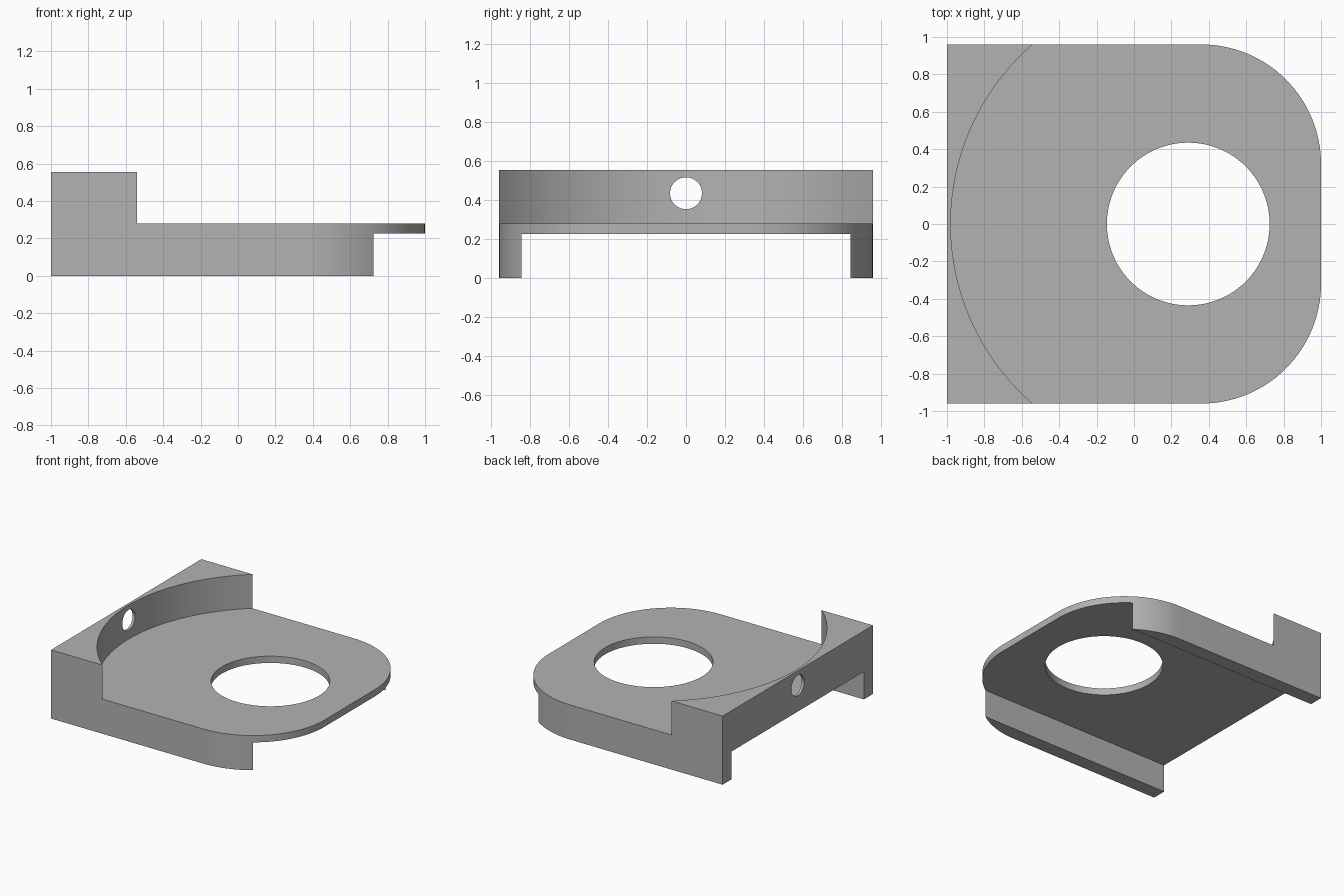
import bpy
import bmesh
from math import cos, sin, pi, radians
from mathutils import Matrix

cube = bpy.data.objects.get("Cube")
if cube:
    bpy.data.objects.remove(cube, do_unlink=True)

HALF_Y, TOP, DECK, UNDER = 0.96, 0.555, 0.28, 0.225
CORNER = 0.64                      # radius of the rounded corners
CENTRE_X = 0.29                    # shared axis of the seat arc and the opening

grey = bpy.data.materials.new("plain_grey")
grey.use_nodes = True
colour = (0.45, 0.45, 0.45, 1)
grey.diffuse_color = colour
grey.node_tree.nodes["Principled BSDF"].inputs["Base Color"].default_value = colour


def add_object(name, bm):
    mesh = bpy.data.meshes.new(name)
    bmesh.ops.recalc_face_normals(bm, faces=bm.faces)
    bm.to_mesh(mesh)
    bm.free()
    mesh.materials.append(grey)
    obj = bpy.data.objects.new(name, mesh)
    bpy.context.collection.objects.link(obj)
    return obj


def prism(name, outline, z0, z1):
    bm = bmesh.new()
    base = bm.faces.new([bm.verts.new((x, y, z0)) for x, y in outline])
    top = bmesh.ops.extrude_face_region(bm, geom=[base])["geom"]
    verts = [v for v in top if isinstance(v, bmesh.types.BMVert)]
    bmesh.ops.translate(bm, verts=verts, vec=(0, 0, z1 - z0))
    return add_object(name, bm)


def arc(cx, cy, r, start, end, steps):
    angles = [start + (end - start) * i / steps for i in range(steps + 1)]
    return [(cx + r * cos(a), cy + r * sin(a)) for a in angles]


def circle(cx, r, steps):
    return arc(cx, 0, r, 0, 2 * pi, steps)[:-1]


# Full-height block with two rounded corners
cx, cy = 1 - CORNER, HALF_Y - CORNER
outline = [(-1, -HALF_Y)]
outline += arc(cx, -cy, CORNER, -pi / 2, 0, 32)
outline += arc(cx, cy, CORNER, 0, pi / 2, 32)
outline.append((-1, HALF_Y))
bracket = prism("bracket", outline, 0, TOP)

# Curved seat, large opening and the channel between the side rails
seat = prism("seat_cutter", circle(CENTRE_X, 1.27, 192), DECK, 1)
opening = prism("opening_cutter", circle(CENTRE_X, 0.435, 96), -1, 1)
channel = prism("channel_cutter", [(-2, -0.845), (2, -0.845), (2, 0.845), (-2, 0.845)], -1, UNDER)

# Small hole through the back wall
bolt_hole = prism("bolt_hole_cutter", circle(0, 0.082, 48), -1.5, -0.5)
bolt_hole.data.transform(Matrix.Translation((0, 0, 0.435)) @ Matrix.Rotation(pi / 2, 4, "Y"))
bolt_hole.data.transform(Matrix.Translation((0, 0, 0)))
if bolt_hole.data.vertices[0].co.x > 0:
    bolt_hole.data.transform(Matrix.Scale(-1, 4, (1, 0, 0)))
    bolt_hole.data.flip_normals()

cutters = [seat, opening, channel, bolt_hole]
bpy.context.view_layer.objects.active = bracket
for cutter in cutters:
    mod = bracket.modifiers.new(cutter.name, "BOOLEAN")
    mod.operation = "DIFFERENCE"
    mod.solver = "EXACT"
    mod.object = cutter
    bpy.ops.object.modifier_apply(modifier=mod.name)
for cutter in cutters:
    bpy.data.objects.remove(cutter, do_unlink=True)

bpy.ops.object.select_all(action="DESELECT")
bracket.select_set(True)
bpy.ops.object.shade_smooth_by_angle(angle=radians(30))
